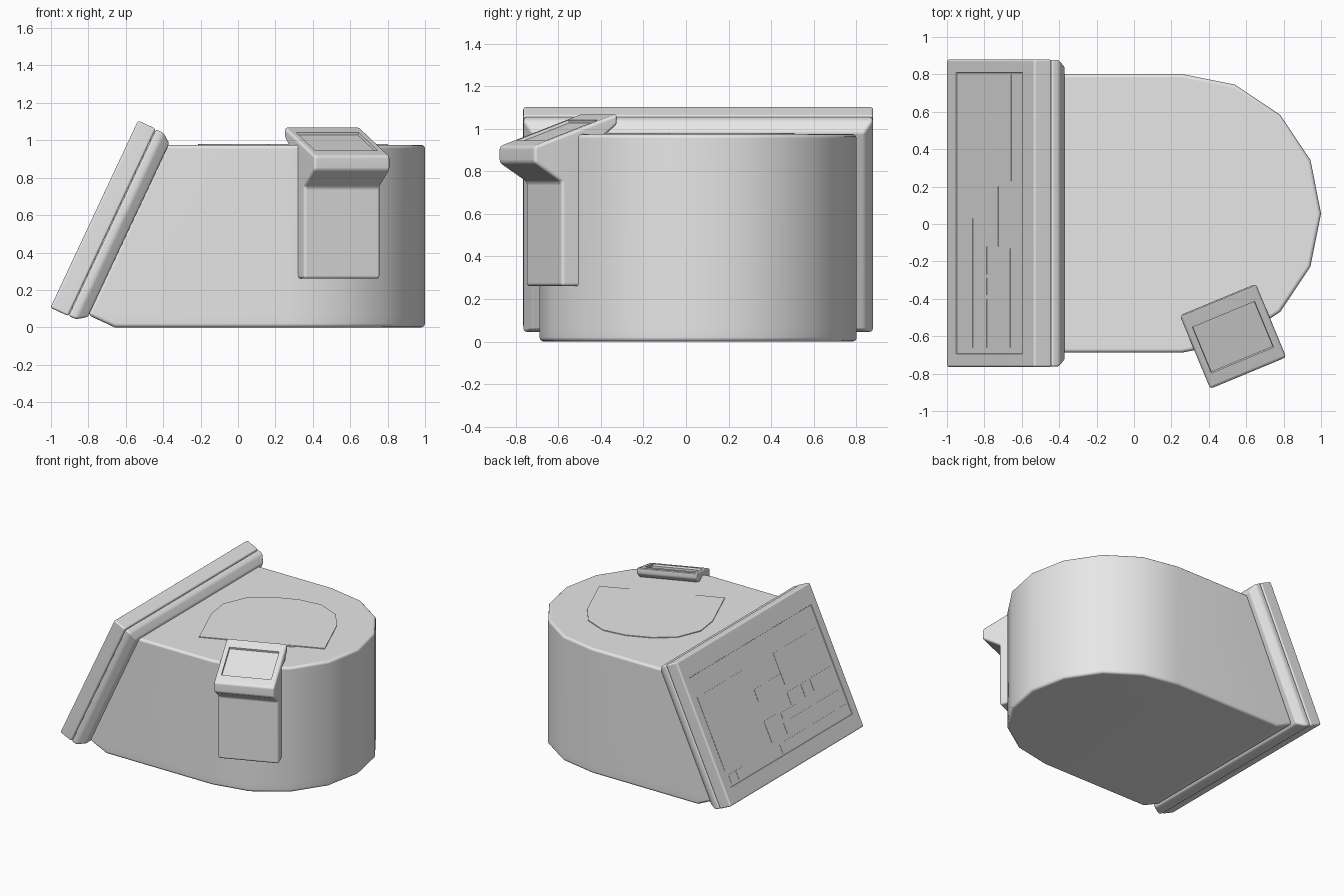
import bpy, bmesh, math
from mathutils import Vector

if "Cube" in bpy.data.objects:
    bpy.data.objects.remove(bpy.data.objects["Cube"])

grey = bpy.data.materials.new("plain grey")
grey.diffuse_color = (0.8, 0.8, 0.8, 1)
grey.use_nodes = True
grey.node_tree.nodes["Principled BSDF"].inputs["Base Color"].default_value = grey.diffuse_color

CX, CY, R = 0.255, 0.057, 0.745           # centre and radius of the round end
A = math.radians(22.5)
S = math.radians(64.9)                    # tilt of the display


def tilt(a, y, depth):
    """Point on the tilted display: a up the slope, depth behind its face."""
    return Vector((-1.003 + a * math.cos(S) + depth * math.sin(S), y,
                   0.105 + a * math.sin(S) - depth * math.cos(S)))


def turned(t, d, z):
    """Point in the frame of the printer: t sideways, d outward."""
    return Vector((CX + t * math.cos(A) + d * math.sin(A),
                   CY + t * math.sin(A) - d * math.cos(A), z))


def loft(bm, loops):
    """Closed solid through loops of equal length."""
    rings = [[bm.verts.new(p) for p in loop] for loop in loops]
    for r0, r1 in zip(rings, rings[1:]):
        n = len(r0)
        for i in range(n):
            bm.faces.new((r0[i], r0[(i + 1) % n], r1[(i + 1) % n], r1[i]))
    bm.faces.new(rings[0][::-1])
    bm.faces.new(rings[-1])


def recess(bm, normal, corners, depth):
    """Sink a four-cornered field into the biggest face along normal."""
    face = max((f for f in bm.faces if f.normal.dot(normal) > 0.99), key=lambda f: f.calc_area())
    bmesh.ops.inset_region(bm, faces=[face], thickness=0.005)
    for v in face.verts:
        v.co = min(corners, key=lambda c: (c - v.co).length)
    bmesh.ops.inset_region(bm, faces=[face], thickness=0.003)
    for v in face.verts:
        v.co -= normal * depth


def finish(name, bm, bevel=0.0, field=None):
    bmesh.ops.recalc_face_normals(bm, faces=bm.faces[:])
    if bevel:
        edges = [e for e in bm.edges if e.calc_face_angle(0) > 0.5]
        bmesh.ops.bevel(bm, geom=edges, offset=bevel, segments=3, profile=0.5,
                        affect='EDGES', clamp_overlap=True)
        bm.normal_update()
    if field:
        recess(bm, *field)
    me = bpy.data.meshes.new(name)
    bm.to_mesh(me)
    bm.free()
    me.materials.append(grey)
    me.polygons.foreach_set("use_smooth", [True] * len(me.polygons))
    me.set_sharp_from_angle(angle=math.radians(36))
    ob = bpy.data.objects.new(name, me)
    bpy.context.collection.objects.link(ob)
    mod = ob.modifiers.new("flat faces", 'WEIGHTED_NORMAL')
    mod.keep_sharp = True
    return ob


# housing: half-round block with a sloped front and a small foot chamfer
arc = [(CX + R * math.cos(k * A), CY + R * math.sin(k * A)) for k in range(-4, 5)]
bm = bmesh.new()
loft(bm, [[Vector((x, y, z)) for x, y in [(left, CY - R)] + arc + [(left, CY + R)]]
          for left, z in ((-0.66, 0), (-0.80, 0.065), (-0.385, 0.975))])
finish("housing", bm, 0.02)

# display: front slab with a sunken screen
Y0, Y1, H = -0.765, 0.88, 1.105


def slab_loop(inset, depth):
    return [tilt(a, y, depth) for a, y in ((inset, Y0 + inset), (inset, Y1 - inset),
                                           (H - inset, Y1 - inset), (H - inset, Y0 + inset))]


screen = [tilt(a, y, 0) for a in (0.12, 0.96) for y in (-0.695, 0.81)]
bm = bmesh.new()
loft(bm, [slab_loop(0, 0), slab_loop(0, 0.105)])
finish("display_front", bm, 0.012, (Vector((-math.sin(S), 0, math.cos(S))), screen, 0.005))

# display back frame, chamfered towards the housing
bm = bmesh.new()
loft(bm, [slab_loop(0.002, 0.107), slab_loop(0.002, 0.15), slab_loop(0.04, 0.203)])
finish("display_back", bm, 0.012)

# thin blank panels on the screen, given as top-view extents x0, x1, y0, y1
bm = bmesh.new()
for x0, x1, y0, y1 in ((-0.90, -0.66, 0.23, 0.80), (-0.90, -0.83, 0.07, 0.22),
                       (-0.945, -0.915, 0.70, 0.78), (-0.945, -0.915, 0.61, 0.69),
                       (-0.945, -0.915, -0.685, 0.15), (-0.90, -0.865, -0.66, 0.03),
                       (-0.855, -0.835, -0.16, 0.02), (-0.83, -0.79, -0.66, -0.40),
                       (-0.83, -0.79, -0.38, -0.29), (-0.83, -0.79, -0.27, -0.12),
                       (-0.77, -0.665, -0.66, -0.13), (-0.77, -0.73, -0.12, 0.20)):
    a0, a1 = ((x + 1.003) / math.cos(S) for x in (x0, x1))
    loft(bm, [[tilt(a, y, d) for a, y in ((a0, y0), (a0, y1), (a1, y1), (a1, y0))]
              for d in (0.003, 0.006)])
finish("screen_panels", bm)

# lid plate on top with its thin hinge strip
half = [(0.455, 0.333), (0.455, -0.063), (0.408, -0.242), (0.27, -0.379), (0.097, -0.428)]
lid = half + [(-t, d) for t, d in reversed(half)]
bm = bmesh.new()
loft(bm, [[turned(t, d, z) for t, d in lid] for z in (0.965, 0.981)])
finish("top_lid", bm)
strip = [(-0.24, 0.335), (0.24, 0.335), (0.24, 0.348), (-0.24, 0.348)]
bm = bmesh.new()
loft(bm, [[turned(t, d, z) for t, d in strip] for z in (0.965, 0.979)])
finish("lid_hinge", bm)

# side reader: head with a sunken sloping screen over a slim case
profile = [(0.50, 1.072), (0.925, 0.918), (0.925, 0.84), (0.786, 0.75), (0.786, 0.26),
           (0.68, 0.26), (0.68, 0.94), (0.60, 0.94), (0.50, 1.02)]
slope = (1.072 - 0.918) / 0.425
n = (turned(0, slope, 1) - turned(0, 0, 0)).normalized()
corners = [turned(t, d, 1.072 - slope * (d - 0.5)) for t in (-0.18, 0.18) for d in (0.585, 0.85)]
bm = bmesh.new()
loft(bm, [[turned(t, d, z) for d, z in profile] for t in (-0.218, 0.222)])
finish("side_reader", bm, 0.016, (n, corners, 0.014))
